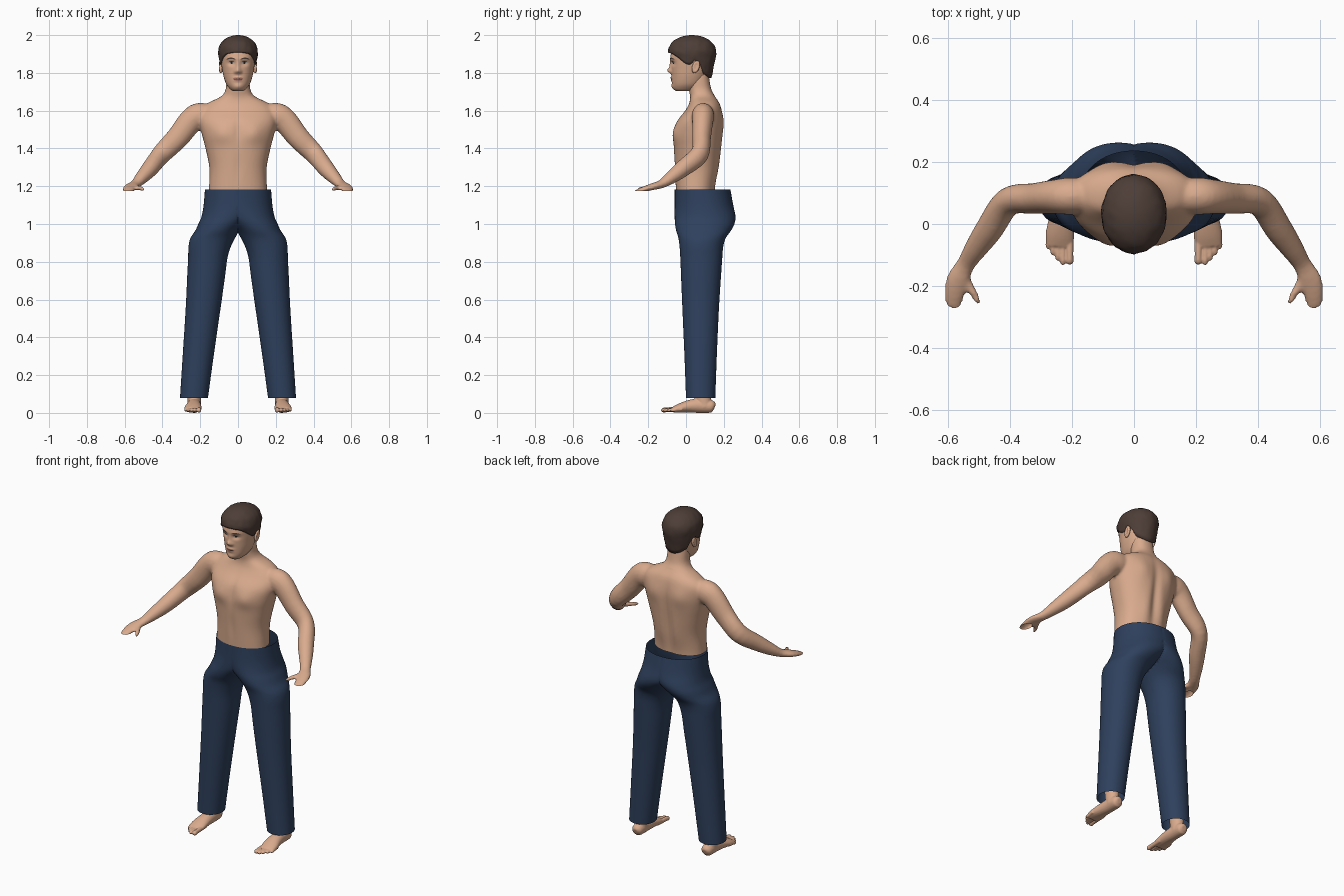
import bpy, bmesh
from math import sin, cos, pi, exp
from mathutils import Vector, noise

cube = bpy.data.objects.get("Cube")
if cube:
    bpy.data.objects.remove(cube)


def material(name, rgb):
    m = bpy.data.materials.new(name)
    m.use_nodes = True
    m.diffuse_color = (*rgb, 1)
    bsdf = m.node_tree.nodes["Principled BSDF"]
    bsdf.inputs["Base Color"].default_value = (*rgb, 1)
    bsdf.inputs["Roughness"].default_value = 0.8
    return m


SKIN = material("skin", (0.70, 0.41, 0.27))
NAVY = material("navy cloth", (0.028, 0.052, 0.11))
HAIR = material("dark brown hair", (0.075, 0.047, 0.038))
LIPS = material("lips", (0.45, 0.2, 0.15))
WHITE = material("eye white", (0.6, 0.52, 0.47))
DARK = material("dark iris", (0.03, 0.02, 0.015))


def smooth_path(rows, steps):
    """Catmull-Rom through rows of numbers."""
    out = []
    for i in range(len(rows) - 1):
        p = [rows[max(i - 1, 0)], rows[i], rows[i + 1], rows[min(i + 2, len(rows) - 1)]]
        for k in range(steps):
            t = k / steps
            out.append([b + t * (c - a) / 2 + t * t * (a - 2.5 * b + 2 * c - d / 2)
                        + t ** 3 * (1.5 * (b - c) + (d - a) / 2) for a, b, c, d in zip(*p)])
    return out + [list(rows[-1])]


def power(v, p):
    return abs(v) ** p * (1 if v > 0 else -1)


def upright(rows, n=48, steps=4, p=1.0):
    """Rings from rows of (z, centre x, half width, front y, back y)."""
    angles = [2 * pi * i / n for i in range(n)]
    return [[Vector((cx + rx * power(cos(a), p),
                     (yf + yb) / 2 + (yb - yf) / 2 * power(sin(a), p), z)) for a in angles]
            for z, cx, rx, yf, yb in smooth_path(rows, steps)]


def tube(rows, n=20, steps=4):
    """Rings from rows of (x, y, z, side radius, upward radius)."""
    rows = smooth_path(rows, steps)
    pts = [Vector(r[:3]) for r in rows]
    rings = []
    for i, r in enumerate(rows):
        d = (pts[min(i + 1, len(pts) - 1)] - pts[max(i - 1, 0)]).normalized()
        up = Vector((0, 0, 1)) if abs(d.z) < 0.9 else Vector((0, 1, 0))
        side = d.cross(up).normalized()
        up = side.cross(d)
        rings.append([pts[i] + side * r[3] * cos(2 * pi * k / n) + up * r[4] * sin(2 * pi * k / n)
                      for k in range(n)])
    return rings


def mirrored(rings):
    return [[Vector((-v.x, v.y, v.z)) for v in ring] for ring in rings]


def loft(bm, rings, caps=True):
    vs = [[bm.verts.new(v) for v in ring] for ring in rings]
    n = len(vs[0])
    for a, b in zip(vs, vs[1:]):
        for i in range(n):
            bm.faces.new((a[i], a[(i + 1) % n], b[(i + 1) % n], b[i]))
    if caps:
        bm.faces.new(vs[0][::-1])
        bm.faces.new(vs[-1])


def finish(name, bm, mat, closed=True):
    if closed:
        bmesh.ops.recalc_face_normals(bm, faces=bm.faces)
    me = bpy.data.meshes.new(name)
    bm.to_mesh(me)
    bm.free()
    me.materials.append(mat)
    me.polygons.foreach_set("use_smooth", [True] * len(me.polygons))
    ob = bpy.data.objects.new(name, me)
    bpy.context.collection.objects.link(ob)
    return ob


def bulges(verts, spots, front=True, mid=0.06):
    """Push the front or back surface out by mirrored soft bumps."""
    for v in verts:
        x, y, z = v.co
        depth = (mid - y) if front else (y - mid)
        if depth > 0:
            push = sum(amp * exp(-((abs(x) - x0) / sx) ** 2 - ((z - z0) / sz) ** 2)
                       for x0, z0, sx, sz, amp in spots) * min(depth / 0.05, 1)
            v.co.y += -push if front else push


def fused(name, parts, mat, voxel, smooth):
    """Blend overlapping closed parts into one smooth skin."""
    bm = bmesh.new()
    for rings in parts:
        loft(bm, rings)
    ob = finish(name, bm, mat)
    mod = ob.modifiers.new("fuse", "REMESH")
    mod.mode, mod.voxel_size, mod.use_smooth_shade = "VOXEL", voxel, True
    mod = ob.modifiers.new("soften", "SMOOTH")
    mod.factor, mod.iterations = 0.5, smooth
    bpy.context.view_layer.update()
    me = bpy.data.meshes.new_from_object(ob.evaluated_get(bpy.context.evaluated_depsgraph_get()))
    ob.modifiers.clear()
    ob.data = me
    me.name = name
    if not me.materials:
        me.materials.append(mat)
    return ob


# Torso, neck, arms and hands
torso = upright([(1.10, 0, .16, -.05, .15), (1.20, 0, .153, -.055, .155), (1.30, 0, .152, -.06, .172),
                 (1.40, 0, .172, -.065, .187), (1.47, 0, .19, -.066, .195), (1.54, 0, .205, -.05, .198),
                 (1.60, 0, .2, -.005, .19), (1.64, 0, .16, .017, .178), (1.675, 0, .09, .022, .155),
                 (1.71, 0, .066, .015, .135), (1.76, 0, .062, .01, .125), (1.80, 0, .06, .01, .12)], p=0.88)
arm = tube([(.12, .09, 1.58, .05, .05), (.2, .09, 1.572, .06, .07), (.25, .088, 1.545, .056, .066),
            (.32, .082, 1.457, .05, .06), (.405, .072, 1.37, .046, .053), (.465, -.015, 1.295, .045, .045),
            (.51, -.08, 1.245, .037, .034), (.542, -.13, 1.212, .03, .023), (.568, -.18, 1.197, .037, .018),
            (.578, -.225, 1.183, .032, .015), (.582, -.27, 1.165, .026, .012)])
thumb = tube([(.55, -.15, 1.203, .014, .014), (.53, -.2, 1.192, .014, .013), (.51, -.235, 1.187, .012, .012),
              (.5, -.258, 1.183, .007, .008)])
sides = [arm, thumb]
body = fused("upper_body", [torso] + sides + [mirrored(s) for s in sides], SKIN, 0.008, 6)
bm = bmesh.new()
bm.from_mesh(body.data)
bmesh.ops.bisect_plane(bm, geom=bm.verts[:] + bm.edges[:] + bm.faces[:], plane_co=(0, 0, 1.176),
                       plane_no=(0, 0, -1), clear_outer=True)
core = [v for v in bm.verts if abs(v.co.x) < 0.2 and v.co.z < 1.68]
bulges(core, [(.085, 1.48, .05, .05, .012), (0, 1.5, .02, .08, -.006), (0, 1.3, .02, .08, -.004)])
bulges(core, [(0, 1.4, .025, .17, -.014), (.09, 1.54, .045, .06, .008), (.055, 1.3, .03, .1, .005)], False, .1)
bm.to_mesh(body.data)
bm.free()

# Head with modelled face
bm = bmesh.new()
loft(bm, upright([(1.703, 0, .026, -.05, .02), (1.715, 0, .043, -.066, .06), (1.74, 0, .062, -.073, .09),
                  (1.78, 0, .076, -.075, .11), (1.82, 0, .084, -.077, .125), (1.86, 0, .09, -.08, .135),
                  (1.90, 0, .093, -.08, .14), (1.95, 0, .083, -.06, .125), (1.98, 0, .045, -.015, .085)],
                 n=96, steps=7, p=0.93))
bulges(bm.verts, [(0, 1.812, .013, .015, .02), (0, 1.84, .01, .025, .008), (.034, 1.85, .02, .012, -.01),
                  (.014, 1.806, .008, .009, .007), (.03, 1.874, .03, .01, .004), (0, 1.774, .022, .006, .007),
                  (0, 1.76, .02, .006, .006), (0, 1.728, .022, .014, .006)], mid=0)
head = finish("head", bm, SKIN)
bpy.context.view_layer.update()


def face_patch(name, x0, z0, w, h, mat, lift=0.002, arch=0.0):
    """Thin oval plate laid on the face."""
    def on_face(u, v):
        x, z = x0 + w * u, z0 + h * v - arch * u * u
        hit, loc, _, _ = head.ray_cast(Vector((x, -1, z)), Vector((0, 1, 0)))
        return Vector((x, (loc.y if hit else -.06) - lift, z))
    bm = bmesh.new()
    loft(bm, [[on_face(r * cos(2 * pi * k / 24), r * sin(2 * pi * k / 24)) for k in range(24)]
              for r in (1, .66, .33, .05)])
    bm.faces.ensure_lookup_table()
    bmesh.ops.delete(bm, geom=[bm.faces[-2]], context="FACES_ONLY")
    bmesh.ops.reverse_faces(bm, faces=[f for f in bm.faces if f.normal.y > 0])
    finish(name, bm, mat, False)


for side, s in (("left", 1), ("right", -1)):
    face_patch(side + "_eye", s * .034, 1.853, .015, .006, WHITE)
    face_patch(side + "_iris", s * .034, 1.853, .006, .006, DARK, .003)
    face_patch(side + "_lash", s * .034, 1.86, .016, .002, HAIR, .003, .003)
    face_patch(side + "_brow", s * .037, 1.877, .023, .004, HAIR, .002, .005)
face_patch("lips", 0, 1.767, .026, .01, LIPS, .001)
face_patch("mouth_line", 0, 1.767, .024, .0015, DARK, .002)

# Ears
for side, s in (("left", 1), ("right", -1)):
    bm = bmesh.new()
    bmesh.ops.create_uvsphere(bm, u_segments=20, v_segments=14, radius=1)
    for v in bm.verts:
        dish = 0.5 if v.co.x * s > 0 and v.co.yz.length < 0.6 else 1
        x, y, z = v.co
        v.co = (s * .091 + x * .012 * dish, .052 + y * .02 + z * .007, 1.832 + z * .034)
    finish(side + "_ear", bm, SKIN)

# Hair cap: hairline height runs from the forehead round to the nape
HAIRLINE = [(1, 1.908), (.8, 1.9), (.55, 1.875), (.25, 1.845), (.05, 1.845), (-.1, 1.865),
            (-.4, 1.845), (-.6, 1.8), (-1, 1.772)]


def hairline(f):
    for (a, za), (b, zb) in zip(HAIRLINE, HAIRLINE[1:]):
        if f >= b:
            return za + (zb - za) * (a - f) / (a - b)
    return HAIRLINE[-1][1]


rings = []
for k in range(-1, 17):
    ring = []
    for i in range(64):
        a = 2 * pi * i / 64
        edge = hairline(-sin(a))
        z = edge + (2 - edge) * sin(max(k, 0) / 16 * pi / 2 * 0.995)
        s = (1 - ((z - 1.9) / .1) ** 2.4) ** .5 if z > 1.9 else 1 - .2 * (1.9 - z) / .13
        s *= 0.86 if k < 0 else 1
        co = Vector((.105 * s * cos(a), .032 + .128 * s * sin(a), z))
        out = Vector((cos(a), sin(a), 0))
        ring.append(co + out * s * .004 * noise.noise(co * 40))
    rings.append(ring)
bm = bmesh.new()
loft(bm, rings)
bm.faces.ensure_lookup_table()
bmesh.ops.delete(bm, geom=[bm.faces[-2]], context="FACES_ONLY")
finish("hair", bm, HAIR, False)

# Trousers: one leg and half the hips, closed by the mirror
rings = upright([(.08, .233, .074, 0, .155), (.3, .211, .082, -.008, .163), (.55, .185, .092, -.019, .174),
                 (.72, .169, .1, -.026, .185), (.82, .16, .104, -.03, .192), (.88, .15, .112, -.034, .197),
                 (.925, .134, .118, -.04, .21), (.965, .108, .118, -.052, .238), (1.0, .08, .13, -.058, .256),
                 (1.04, .045, .148, -.06, .262), (1.1, .012, .17, -.06, .25), (1.183, 0, .175, -.06, .235)],
                n=72, steps=4, p=0.95)
for v in (v for ring in rings for v in ring):
    v.x = max(v.x, 0)
bm = bmesh.new()
loft(bm, rings, caps=False)
bmesh.ops.delete(bm, geom=[f for f in bm.faces if all(v.co.x < 1e-5 for v in f.verts)], context="FACES")
trousers = finish("trousers", bm, NAVY, False)
mirror = trousers.modifiers.new("mirror", "MIRROR")
mirror.merge_threshold = 0.0005

# Feet
foot = tube([(.232, .152, .03, .015, .015), (.232, .135, .034, .032, .033), (.232, .07, .038, .036, .038),
             (.234, .02, .035, .04, .034), (.238, -.03, .026, .046, .025), (.24, -.07, .016, .044, .015)])
ankle = tube([(.232, .1, .03, .036, .04), (.232, .09, .08, .036, .042), (.232, .085, .16, .04, .045)])
toes = []
for x, tip, r in ((.207, -.13, .013), (.229, -.132, .0095), (.245, -.118, .009), (.261, -.1, .009), (.276, -.08, .009)):
    toes.append(tube([(x, -.02, .02, r, r), (x, tip + .03, .017, r * .9, r), (x, tip + .01, .014, r, r),
                      (x, tip, .012, r * .5, r * .5)], n=14))
parts = [foot, ankle] + toes
fused("left_foot", parts, SKIN, 0.004, 3)
fused("right_foot", [mirrored(p) for p in parts], SKIN, 0.004, 3)
